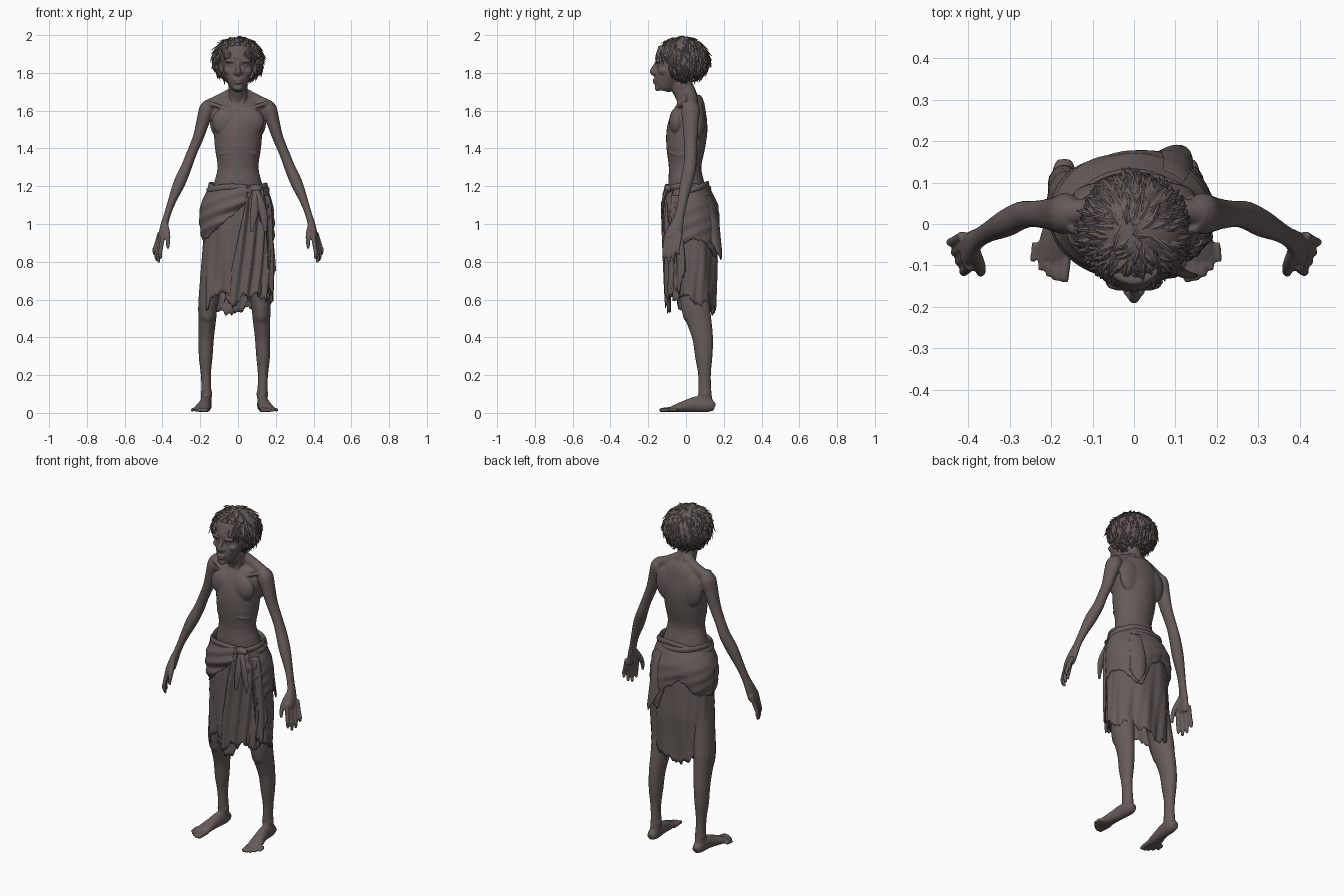
import bpy, bmesh, math, random
from mathutils import Vector, Matrix

random.seed(4)
if "Cube" in bpy.data.objects:
    bpy.data.objects.remove(bpy.data.objects["Cube"])

skin = bpy.data.materials.new("dark_umber")
skin.use_nodes = True
COLOUR = (0.135, 0.108, 0.102, 1)
skin.diffuse_color = COLOUR
skin.node_tree.nodes["Principled BSDF"].inputs["Base Color"].default_value = COLOUR


def finish(bm, name, angle=40):
    bmesh.ops.recalc_face_normals(bm, faces=bm.faces)
    mesh = bpy.data.meshes.new(name)
    bm.to_mesh(mesh)
    bm.free()
    mesh.materials.append(skin)
    ob = bpy.data.objects.new(name, mesh)
    bpy.context.collection.objects.link(ob)
    bpy.ops.object.select_all(action='DESELECT')
    bpy.context.view_layer.objects.active = ob
    ob.select_set(True)
    bpy.ops.object.shade_smooth_by_angle(angle=math.radians(angle))
    return ob


def spline(pts, sub):
    out = []
    for i in range(len(pts) - 1):
        p = [pts[max(i - 1, 0)], pts[i], pts[i + 1], pts[min(i + 2, len(pts) - 1)]]
        for k in range(sub):
            t = k / sub
            out.append([b + t / 2 * (c - a + t * (2*a - 5*b + 4*c - d + t * (3*(b - c) + d - a)))
                        for a, b, c, d in zip(*p)])
    return out + [list(pts[-1])]


def tube(bm, pts, sides=(1,), seg=14, sub=3, ref=(1, 0, 0), dx=0):
    """Loft ellipses (x, y, z, radius_a, radius_b) along a path, once per side."""
    path = spline(pts, sub)
    for s in sides:
        rings = []
        for i, (x, y, z, ra, rb) in enumerate(path):
            t = Vector(path[min(i + 1, len(path) - 1)][:3]) - Vector(path[max(i - 1, 0)][:3])
            t.normalize()
            a = Vector(ref)
            a = (a - t * a.dot(t)).normalized()
            b = t.cross(a)
            ring = []
            for k in range(seg):
                w = math.tau * k / seg
                v = Vector((x, y, z)) + a * ra * math.cos(w) + b * rb * math.sin(w)
                ring.append(bm.verts.new((v.x * s + dx, v.y, v.z)))
            rings.append(ring)
        for r, q in zip(rings, rings[1:]):
            for k in range(seg):
                bm.faces.new((r[k], r[(k + 1) % seg], q[(k + 1) % seg], q[k]))
        bm.faces.new(rings[0])
        bm.faces.new(rings[-1])


def ball(bm, c, r, sides=(1,), dx=0):
    for s in sides:
        m = Matrix.Translation((c[0] * s + dx, c[1], c[2])) @ Matrix.Diagonal((*r, 1))
        bmesh.ops.create_uvsphere(bm, u_segments=18, v_segments=12, radius=1, matrix=m)


BOTH = (1, -1)
body = bmesh.new()

# Torso, neck and shoulder girdle
tube(body, [(0, .02, 1.0, .12, .1), (0, .01, 1.15, .135, .098), (0, 0, 1.22, .126, .095),
            (0, -.005, 1.3, .108, .086), (0, -.002, 1.4, .122, .102), (0, .006, 1.5, .13, .108),
            (0, .02, 1.58, .14, .092), (0, .033, 1.64, .115, .066), (0, .03, 1.675, .06, .048)], seg=28)
tube(body, [(0, .025, 1.6, .062, .06), (0, .005, 1.67, .05, .058), (0, -.025, 1.74, .05, .06),
            (0, -.04, 1.82, .05, .05)])
tube(body, [(.02, .02, 1.695, .032, .034), (.09, .033, 1.657, .03, .033), (.16, .025, 1.618, .034, .04)],
     BOTH, ref=(0, 1, 0))
tube(body, [(.012, -.052, 1.605, .011, .01), (.07, -.048, 1.615, .01, .01), (.155, -.006, 1.64, .014, .013)],
     BOTH, ref=(0, 1, 0))
tube(body, [(.012, -.05, 1.6, .007, .007), (.035, -.034, 1.68, .008, .009), (.044, -.03, 1.74, .01, .01)], BOTH)
ball(body, (.06, -.05, 1.54), (.08, .04, .075), BOTH)
ball(body, (.075, .065, 1.54), (.075, .036, .1), BOTH)
for i in range(3):
    z = 1.45 - i * .04
    tube(body, [(.05, -.085, z + .012, .006, .008), (.085, -.066, z, .007, .009),
                (.113, -.015, z - .005, .006, .008)], BOTH, ref=(0, 0, 1))

# Arms, palms and digits
tube(body, [(.148, .025, 1.645, .026, .032), (.163, .025, 1.61, .042, .05), (.183, .024, 1.55, .036, .045),
            (.21, .024, 1.46, .029, .037), (.247, .024, 1.37, .027, .032), (.274, .02, 1.3, .029, .035),
            (.309, .002, 1.22, .032, .034), (.35, -.018, 1.12, .022, .026), (.374, -.033, 1.05, .018, .026),
            (.389, -.046, 1.0, .02, .033), (.402, -.062, .945, .019, .042), (.407, -.066, .925, .015, .04)], BOTH)
for i in range(4):
    x, y, drop = .396 + i * .006, -.104 + i * .024, (.105, .125, .115, .085)[i]
    out = .01 + i * .003
    tube(body, [(x, y + .004, .955, .012, .012), (x + out, y - .008, .92 - drop * .35, .012, .0115),
                (x + out * 1.6, y - .012, .92 - drop * .7, .011, .0105),
                (x + out * 1.3, y - .008, .92 - drop, .008, .008)], BOTH, seg=10)
tube(body, [(.387, -.06, 1.01, .014, .016), (.374, -.096, .955, .015, .015), (.37, -.115, .91, .012, .012),
            (.372, -.12, .87, .008, .008)], BOTH, seg=10)

# Legs, feet and toes
STANCE = -.019
tube(body, [(.09, .03, .98, .07, .085), (.115, .035, .75, .064, .078), (.14, .05, .57, .052, .079),
            (.143, .066, .5, .047, .069), (.149, .088, .4, .041, .056), (.152, .094, .3, .037, .047),
            (.151, .098, .2, .027, .034), (.148, .1, .1, .027, .036), (.15, .105, .03, .03, .042)],
     BOTH, dx=STANCE)
tube(body, [(.15, .152, .03, .02, .02), (.15, .12, .04, .03, .037), (.153, .06, .046, .03, .043),
            (.16, .01, .038, .034, .034), (.17, -.045, .026, .041, .023), (.177, -.085, .017, .038, .013)],
     BOTH, dx=STANCE)
for i in range(5):
    x, r = .143 + i * .019, .0135 - i * .001
    tip = -.14 + i * i * .003
    tube(body, [(x, -.06 + i * .004, .018, r, r), (x + .004, tip + .025, .016, r * .8, r),
                (x + .006, tip, .012, r * .75, r * .7)], BOTH, seg=10, dx=STANCE)
for x in (.014, -.014):
    ball(body, (.148 + x, .1, .1), (.017, .026, .03), BOTH, STANCE)
ball(body, (.142, .015, .535), (.038, .034, .06), BOTH, STANCE)

# Skull, face and ears
ball(body, (0, -.02, 1.88), (.1, .125, .105))
tube(body, [(0, -.08, 1.94, .07, .065), (0, -.085, 1.875, .08, .079), (0, -.085, 1.84, .076, .069),
            (0, -.09, 1.805, .075, .069), (0, -.105, 1.76, .058, .064), (0, -.115, 1.725, .041, .05),
            (0, -.12, 1.705, .026, .035)], seg=20)
tube(body, [(0, -.145, 1.865, .012, .012), (0, -.165, 1.835, .011, .012), (0, -.18, 1.806, .015, .013),
            (0, -.165, 1.79, .012, .01)], seg=10)
ball(body, (.015, -.163, 1.802), (.012, .013, .01), BOTH)
ball(body, (.035, -.141, 1.864), (.036, .021, .012), BOTH)
ball(body, (.032, -.137, 1.84), (.018, .014, .01), BOTH)
ball(body, (.05, -.122, 1.81), (.026, .024, .02), BOTH)
for z, w in ((1.763, .028), (1.749, .024)):
    ball(body, (0, -.162, z), (w, .015, .0075))
ball(body, (0, -.15, 1.72), (.024, .016, .016))
ball(body, (.09, -.03, 1.825), (.012, .024, .036), BOTH)

body = finish(body, "body")
remesh = body.modifiers.new("blend", 'REMESH')
remesh.mode, remesh.voxel_size, remesh.use_smooth_shade = 'VOXEL', .005, True
soften = body.modifiers.new("soften", 'SMOOTH')
soften.factor, soften.iterations = .5, 5

# Hair: a cap trimmed at the hairline, covered in shaggy locks
CENTRE, SIZE = Vector((0, -.018, 1.868)), Vector((.13, .136, .12))


def hairline(y):
    return 1.89 if y < -.085 else 1.79 if y < -.04 else 1.76


cap = bmesh.new()
bmesh.ops.create_uvsphere(cap, u_segments=28, v_segments=18, radius=1,
                          matrix=Matrix.Translation(CENTRE) @ Matrix.Diagonal((*SIZE, 1)))
bmesh.ops.delete(cap, geom=[v for v in cap.verts if v.co.z < hairline(v.co.y)], context='VERTS')
finish(cap, "hair_cap")

locks = bmesh.new()
while len(locks.verts) < 560 * 20:
    d = Vector((random.gauss(0, 1), random.gauss(0, 1), random.gauss(.15, 1))).normalized()
    root = CENTRE + Vector(a * b for a, b in zip(d, SIZE))
    if root.z < hairline(root.y) + .005:
        continue
    flow = Vector((d.x, d.y, 0)) * .5 + Vector((random.uniform(-.4, .4), random.uniform(-.4, .4), -.9))
    flow = (flow - d * flow.dot(d)).normalized()
    size = random.uniform(.035, .075) * (.75 if d.y < -.6 else 1)
    mid = root + flow * size * .5 + d * .003
    tip = root + flow * size + d * random.uniform(-.016, .008)
    side = flow.cross(d)
    tube(locks, [(*(root - d * .003), .005, .003), (*root.lerp(mid, .6), .007, .0035), (*mid, .006, .003),
                 (*mid.lerp(tip, .6), .004, .002), (*tip, .0008, .0008)], seg=4, sub=1, ref=side)
finish(locks, "hair_locks", 50)


# Wrapped cloth: layers follow the hip profile between a top edge and a ragged hem
def lookup(table, x):
    for p, q in zip(table, table[1:]):
        if x <= q[0]:
            f = max(0, (x - p[0]) / (q[0] - p[0]))
            return [a + f * (b - a) for a, b in zip(p[1:], q[1:])]
    return table[-1][1:]


HIPS = [(.5, .03, .185, .122), (.6, .03, .185, .125), (.8, .032, .188, .135), (1.0, .026, .18, .138),
        (1.1, .02, .172, .128), (1.2, .006, .145, .106), (1.24, .004, .142, .102)]


def on_hips(deg, z, off=0):
    cy, rx, ry = lookup(HIPS, z)
    w = math.radians(deg)
    return Vector(((rx + off) * math.cos(w), cy + (ry + off) * math.sin(w), z))


def layer(name, left, right, hem, off, top=1.2, cols=110, rows=30, rag=.03):
    """left and right are (top angle, hem angle); hem is a table of angle to height."""
    bm, grid, tear = bmesh.new(), [], 0
    for c in range(cols + 1):
        u, col = c / cols, []
        tear = tear * .7 + random.uniform(-rag, rag) * .6
        for r in range(rows + 1):
            t = r / rows
            deg = [(1 - t) * e[0] + t * e[1] for e in (left, right)]
            deg = deg[0] + u * (deg[1] - deg[0])
            z = top + t * (lookup(hem, deg)[0] + tear * t ** 3 - top)
            col.append(bm.verts.new(on_hips(deg, z, off(math.radians(deg), z, t))))
        grid.append(col)
    for a, b in zip(grid, grid[1:]):
        for r in range(rows):
            bm.faces.new((a[r], b[r], b[r + 1], a[r + 1]))
    bmesh.ops.remove_doubles(bm, verts=bm.verts, dist=.0001)
    ob = finish(bm, name, 50)
    ob.modifiers.new("cloth", 'SOLIDIFY').thickness = .006


def front(a):
    return max(0, -math.sin(a))


layer("under_skirt", (-180, -180), (180, 180),
      [(-180, .56), (-150, .55), (-138, .62), (-108, .65), (-95, .55), (-80, .55), (-65, .61), (0, .6),
       (50, .58), (90, .53), (135, .57), (180, .56)],
      lambda a, z, t: t * (.007 * math.sin(8 * a + 5 * z) + .003 * math.sin(19 * a - 9 * z)), rag=.03)
layer("hip_drape", (-180, -180), (180, 180),
      [(-180, .92), (-150, .93), (-120, .99), (-90, 1.07), (-62, 1.15), (-52, 1.0), (-20, .9), (20, .92),
       (45, .86), (66, .82), (84, .97), (110, 1.02), (150, .94), (180, .92)],
      lambda a, z, t: .008 + .014 * math.sin(math.pi * t) * (1 - .5 * math.cos(a))
      + (.003 + .006 * front(a)) * t * math.sin(95 * z - 6 * a), rag=.012)
layer("front_flap", (-72, -112), (-38, -30), [(-115, .6), (-95, .58), (-70, .61), (-30, .6)],
      lambda a, z, t: .011 + .009 * math.sin(20 * a - 14 * z), cols=40)
layer("left_tatter", (-42, -38), (-22, -14), [(-45, .72), (-30, .62), (-10, .8)],
      lambda a, z, t: .018 + .005 * math.sin(24 * a), top=1.15, cols=16, rag=.04)
layer("rear_fold", (45, 44), (66, 74), [(40, .92), (58, .81), (75, .93)],
      lambda a, z, t: .014 + .034 * t * max(0, math.sin(6 * a - 4.6)), top=1.15, cols=20, rag=.012)

# Rolled waistband and knot
band = bmesh.new()
for phase in (0, math.pi):
    pts = []
    for i in range(49):
        deg, w = -55 + i * 7.5, math.radians(i * 7.5) * 2 + phase
        p = on_hips(deg, 1.19 + .014 * math.sin(w) + .008 * math.sin(math.radians(deg)),
                    .006 + .005 * math.cos(w))
        pts.append((*p, .017, .009))
    tube(band, pts, seg=8, sub=2, ref=(0, 0, 1))
finish(band, "waistband", 60)

knot = bmesh.new()
ball(knot, (.092, -.094, 1.187), (.036, .022, .022))
for dx in (-.01, .015):
    tube(knot, [(.092, -.098, 1.19, .016, .012), (.1 + dx, -.118, 1.13, .018, .009),
                (.105 + dx * 2, -.125, 1.05, .02, .007), (.1 + dx * 3, -.122, .96, .008, .004)], seg=8)
finish(knot, "waist_knot", 60)
